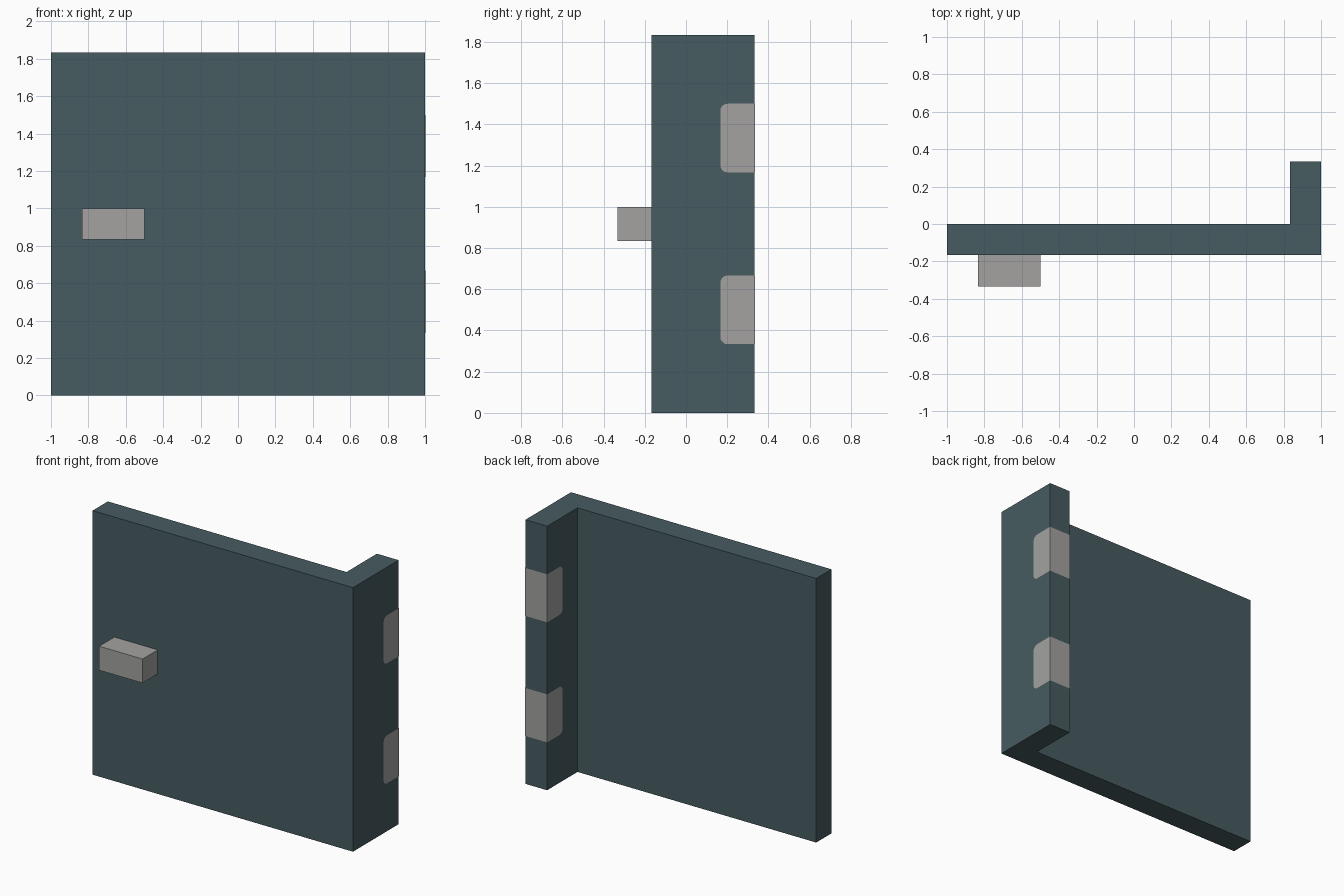
import bpy, bmesh, math
from mathutils import Vector

cube = bpy.data.objects.get("Cube")
if cube:
    bpy.data.objects.remove(cube, do_unlink=True)

U = 1 / 6          # panel thickness, the module of the whole door
HEIGHT = 11 * U


def material(name, rgb):
    m = bpy.data.materials.new(name)
    m.use_nodes = True
    m.diffuse_color = (*rgb, 1)
    bsdf = next(n for n in m.node_tree.nodes if n.type == 'BSDF_PRINCIPLED')
    bsdf.inputs["Base Color"].default_value = (*rgb, 1)
    return m


slate = material("slate_teal", (0.061, 0.106, 0.119))
grey = material("metal_grey", (0.366, 0.361, 0.356))


def prism(name, points, offset, mat, keep=None):
    """Extrude a flat outline; keep filters faces by their normal."""
    bm = bmesh.new()
    face = bm.faces.new([bm.verts.new(p) for p in points])
    new = bmesh.ops.extrude_face_region(bm, geom=[face])["geom"]
    bmesh.ops.translate(bm, vec=offset,
                        verts=[v for v in new if isinstance(v, bmesh.types.BMVert)])
    bmesh.ops.recalc_face_normals(bm, faces=bm.faces)
    if keep:
        drop = [f for f in bm.faces if not keep(f.normal)]
        bmesh.ops.delete(bm, geom=drop, context='FACES')
    me = bpy.data.meshes.new(name)
    bm.to_mesh(me)
    bm.free()
    me.materials.append(mat)
    ob = bpy.data.objects.new(name, me)
    bpy.context.collection.objects.link(ob)
    return ob


# L-shaped door panel with its hinge-side return
outline = [(-1, -U), (1, -U), (1, 2 * U), (5 * U, 2 * U), (5 * U, 0), (-1, 0)]
prism("door_panel", [(x, y, 0) for x, y in outline], Vector((0, 0, HEIGHT)), slate)

# Block handle on the front
x0, x1 = -5 * U, -3 * U
prism("handle", [(x0, -U, 5 * U), (x1, -U, 5 * U), (x1, -U, 6 * U), (x0, -U, 6 * U)],
      Vector((0, -U, 0)), grey)

# Hinge plates: thin wraps around the return's back edge, front corners rounded
T, R = 0.002, 0.035
for name, z0 in (("lower_hinge_plate", 2 * U), ("upper_hinge_plate", 7 * U)):
    z1 = z0 + 2 * U
    pts = [(2 * U + T, z1), (2 * U + T, z0)]
    for zc, start in ((z0 + R, 270), (z1 - R, 180)):
        for i in range(6):
            a = math.radians(start - i * 18)
            pts.append((U + R + R * math.cos(a), zc + R * math.sin(a)))
    prism(name, [(5 * U - T, y, z) for y, z in pts], Vector((U + 2 * T, 0, 0)), grey,
          keep=lambda n: abs(n.x) > 0.9 or n.y > 0.9)
